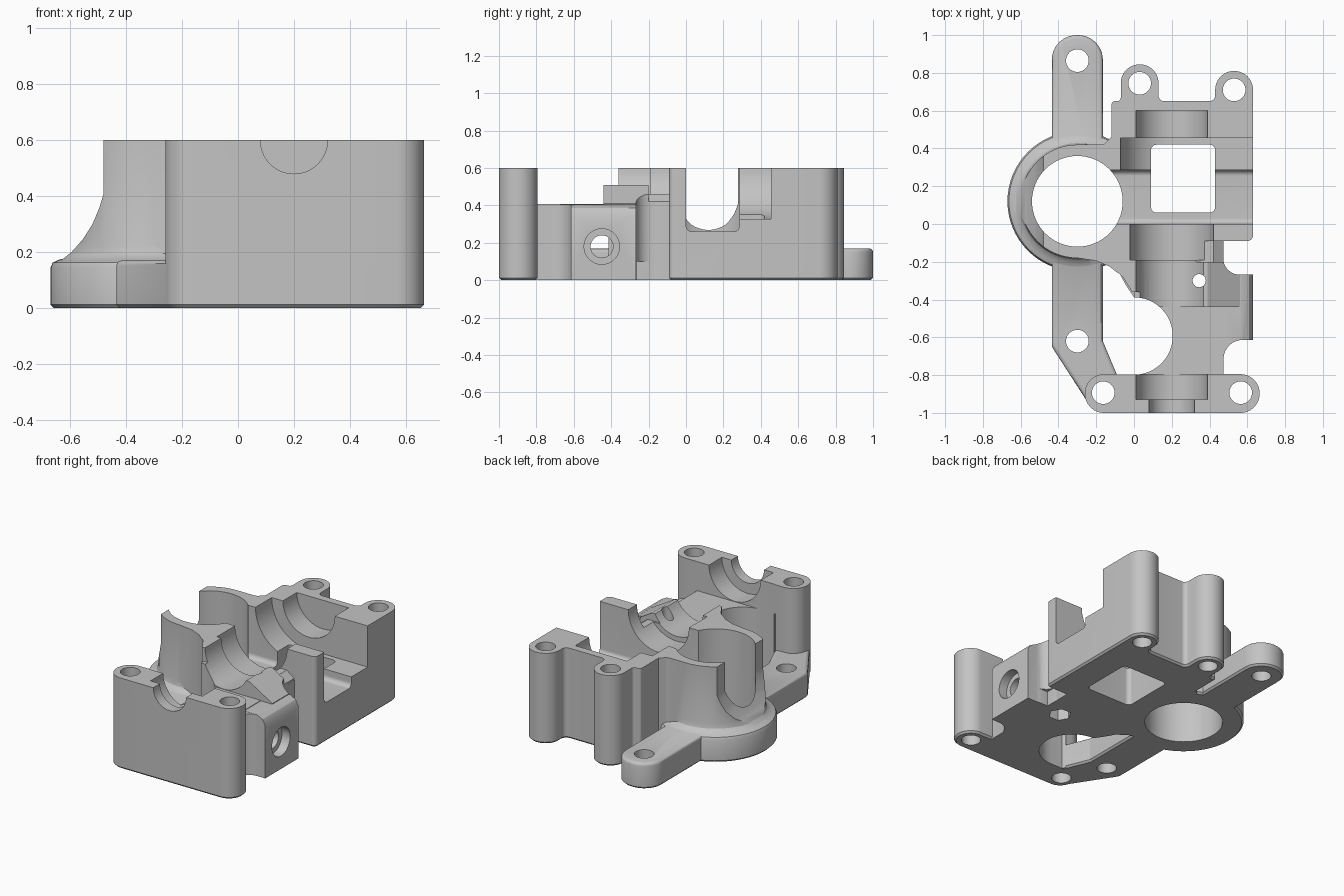
import bpy, bmesh
from math import cos, sin, pi, tan
from mathutils import Vector

if "Cube" in bpy.data.objects:
    bpy.data.objects.remove(bpy.data.objects["Cube"])

grey = bpy.data.materials.new("plain grey")
grey.use_nodes = True
grey.diffuse_color = (0.55, 0.55, 0.55, 1)
grey.node_tree.nodes["Principled BSDF"].inputs["Base Color"].default_value = (0.55, 0.55, 0.55, 1)


def finish(name, bm):
    bmesh.ops.recalc_face_normals(bm, faces=bm.faces)
    mesh = bpy.data.meshes.new(name)
    bm.to_mesh(mesh)
    bm.free()
    mesh.materials.append(grey)
    ob = bpy.data.objects.new(name, mesh)
    bpy.context.collection.objects.link(ob)
    return ob


def arc(cx, cy, r, start=0, end=2 * pi, n=48):
    closed = abs(end - start) > 6.28
    return [(cx + r * cos(start + (end - start) * i / n),
             cy + r * sin(start + (end - start) * i / n)) for i in range(n if closed else n + 1)]


def rounded(corners, radius=0.0, steps=8):
    """Outline with filleted corners; a corner may carry its own radius."""
    out = []
    for i, c in enumerate(corners):
        p = Vector(c[:2])
        r = c[2] if len(c) > 2 else radius
        if r <= 0:
            out.append(tuple(p))
            continue
        a = (Vector(corners[i - 1][:2]) - p).normalized()
        b = (Vector(corners[(i + 1) % len(corners)][:2]) - p).normalized()
        half = a.angle(b) / 2
        centre = p + (a + b).normalized() * r / sin(half)
        s, e = p + a * r / tan(half) - centre, p + b * r / tan(half) - centre
        out += [tuple(centre + s.lerp(e, k / steps).normalized() * r) for k in range(steps + 1)]
    return out


def box(x0, y0, x1, y1):
    return [(x0, y0), (x1, y0), (x1, y1), (x0, y1)]


def prism(name, pts, lo, hi, axis="z", chamfer=0.0, top_round=0.0):
    place = {"z": lambda u, v, w: (u, v, w), "y": lambda u, v, w: (u, w, v),
             "x": lambda u, v, w: (w, u, v)}[axis]
    bm = bmesh.new()
    rims = [[bm.verts.new(place(u, v, w)) for u, v in pts] for w in (lo, hi)]
    n = len(pts)
    bm.faces.new(rims[0][::-1])
    bm.faces.new(rims[1])
    for i in range(n):
        j = (i + 1) % n
        bm.faces.new((rims[0][i], rims[0][j], rims[1][j], rims[1][i]))
    bmesh.ops.recalc_face_normals(bm, faces=bm.faces)
    for height, width, seg in ((lo, chamfer, 1), (hi, top_round, 3)):
        if width:
            edges = [e for e in bm.edges if all(abs(v.co.z - height) < 1e-5 for v in e.verts)]
            bmesh.ops.bevel(bm, geom=edges, offset=width, segments=seg, profile=0.5, affect="EDGES")
    return finish(name, bm)


def lathe(name, profile, cx, cy, n=64):
    bm = bmesh.new()
    vs = [bm.verts.new((cx + r, cy, z)) for r, z in profile]
    es = [bm.edges.new(p) for p in zip(vs, vs[1:])]
    bmesh.ops.spin(bm, geom=vs + es, cent=(cx, cy, 0), axis=(0, 0, 1), angle=2 * pi,
                   steps=n, use_merge=True)
    bmesh.ops.remove_doubles(bm, verts=bm.verts, dist=1e-5)
    return finish(name, bm)


def combine(target, other, operation):
    """Boolean with the manifold solver, or the exact one where that fails."""
    bpy.context.view_layer.objects.active = target
    for solver in ("MANIFOLD", "EXACT"):
        mod = target.modifiers.new("cut", "BOOLEAN")
        mod.operation, mod.solver, mod.object = operation, solver, other
        try:
            bpy.ops.object.modifier_apply(modifier=mod.name)
            break
        except RuntimeError:
            target.modifiers.clear()
    bpy.data.objects.remove(other)


TOP, CH = 0.6, 0.012
SX, SZ = 0.2, 0.6      # shaft axis
BX, BY = -0.30, 0.12   # motor bore centre

# Rear block with two screw lugs
housing = prism("gear_housing", rounded([
    (0.63, -0.09, 0.03), (0.63, 0.81, 0.098), (0.43, 0.81, 0.098), (0.43, 0.65, 0.03),
    (0.13, 0.65, 0.03), (0.13, 0.845, 0.098), (-0.07, 0.845, 0.098), (-0.07, 0.65, 0.02),
    (-0.12, 0.65, 0.02), (-0.12, -0.09)]), 0, TOP, chamfer=CH)

solids = [
    # Front bearing wall
    prism("front_wall", rounded(box(-0.26, -1, 0.665, -0.795), 0.1), 0, TOP, chamfer=CH),
    # Low mounting arm
    prism("arm", rounded([(-0.435, 1, 0.13), (-0.435, -0.65, 0.05), (-0.235, -0.96, 0.03),
                          (-0.09, -0.96), (-0.09, -0.8), (-0.165, -0.62, 0.03),
                          (-0.165, 1, 0.13)]), 0, 0.17, chamfer=CH, top_round=0.02),
    # Ring flange blending into the bore wall
    lathe("ring", [(0, 0), (0.358, 0), (0.37, CH), (0.37, 0.145), (0.362, 0.163), (0.345, 0.171),
                   (0.325, 0.178), (0.308, 0.195), (0.3, 0.225), (0.3, TOP), (0, TOP)], BX, BY),
    # Web joining the ring to the rear block
    prism("web", rounded([(-0.3, 0.42), (-0.16, 0.42, 0.04), (-0.12, 0.46), (-0.05, 0.46),
                          (-0.05, -0.2), (-0.3, -0.18)]), 0, TOP),
    # Tall wall beside the drive shaft
    prism("shaft_side_wall", [(-0.3, -0.18), (-0.2, -0.195), (-0.13, -0.225), (-0.06, -0.28),
                              (-0.01, -0.36), (0.1, -0.36), (0.1, -0.02), (-0.3, -0.02)], 0, TOP),
    # Saddle floor between the walls
    prism("saddle", box(-0.1, -0.85, 0.475, -0.05), 0, 0.408),
    prism("drive_bed", [(0, 0.1), (0, 0.46), (0.42, 0.46), (0.474, 0.42), (0.474, 0.1)],
          -0.21, -0.07, "y"),
    prism("drive_block", [(0, 0.1), (0, 0.51), (0.39, 0.51), (0.56, 0.41), (0.56, 0.1)],
          -0.44, -0.2, "y"),
    # Side boss with sloped top and a filleted root
    prism("side_boss", [(0.3, 0), (0.3, 0.405), (0.57, 0.405), (0.61, 0.385), (0.63, 0.35), (0.63, 0)],
          -0.615, -0.265, "y"),
    prism("boss_root", [(0.4, -0.6), (0.575, -0.6)] + arc(0.575, -0.715, 0.101, pi / 2, pi, 12) +
          [(0.4, -0.716)], 0, 0.404),
]
for part in solids:
    combine(housing, part, "UNION")

cuts = [
    # Notch between rear block and side boss
    prism("side_notch", rounded([(0.473, -0.268, 0.085), (0.9, -0.268), (0.9, -0.092),
                                 (0.473, -0.092, 0.085)]), -1, 1),
    # Motor bore and its open side
    prism("bore", arc(BX, BY, 0.24, n=64), -1, 1),
    prism("ring_slope", [(-0.48, 0.8), (-0.48, 0.41), (-0.495, 0.36), (-0.52, 0.3), (-0.555, 0.245),
                         (-0.595, 0.2), (-0.625, 0.176), (-0.8, 0.176), (-0.8, 0.8)],
          -0.5, 0.7, "y"),
    # Gear channel and round gear pocket
    prism("channel", rounded([(0.001, 0.26, 0.03), (0.285, 0.26, 0.03), (0.285, 0.9), (0.001, 0.9)]),
          -0.29, 0.9, "x"),
    prism("gear_pocket", arc(SX, SZ, 0.272, pi, 1.5 * pi, 20) +
          [(0.9, 0.328), (0.9, 0.9), (-0.072, 0.9)], 0.2, 0.455, "y"),
    prism("square_window", rounded(box(0.09, 0.06, 0.43, 0.42), 0.03), -1, 1),
    # Drive opening beside the arm
    prism("side_opening", arc(0, -0.593, 0.205, pi / 2, -pi / 2, 24) +
          [(-0.09, -0.798), (-0.165, -0.62), (-0.165, -0.27), (-0.15, -0.24), (-0.115, -0.24),
           (-0.075, -0.265), (-0.045, -0.32)], -1, 1),
    # Cross hole through the side boss
    prism("cross_hole", arc(-0.45, 0.18, 0.06, n=32), 0.1, 0.9, "x"),
    prism("cross_hole_mouth", arc(-0.45, 0.18, 0.095, n=32), 0.57, 0.9, "x"),
    # Feed hole
    prism("feed_hole", arc(0.345, -0.3, 0.035, n=24), -1, 1),
    prism("feed_hole_mouth", arc(0.345, -0.3, 0.07, n=6), -1, 0.12),
]
# Shaft and bearing seats
for r, y0, y1 in ((0.12, -1.2, -0.9), (0.189, -0.93, -0.7), (0.19, -0.5, -0.15),
                  (0.222, -0.19, 0.05), (0.19, 0.4, 0.6)):
    cuts.append(prism("shaft_seat", arc(SX, SZ, r, n=64), y0, y1, "y"))
# Screw holes
for x, y in ((-0.3, 0.865), (0.03, 0.745), (0.53, 0.71), (-0.3, -0.62), (-0.163, -0.893), (0.565, -0.893)):
    cuts.append(prism("screw_hole", arc(x, y, 0.06, n=32), -1, 1))
for cutter in cuts:
    combine(housing, cutter, "DIFFERENCE")

bpy.ops.object.select_all(action="DESELECT")
housing.select_set(True)
bpy.context.view_layer.objects.active = housing
bpy.ops.object.shade_smooth_by_angle(angle=pi / 6)
